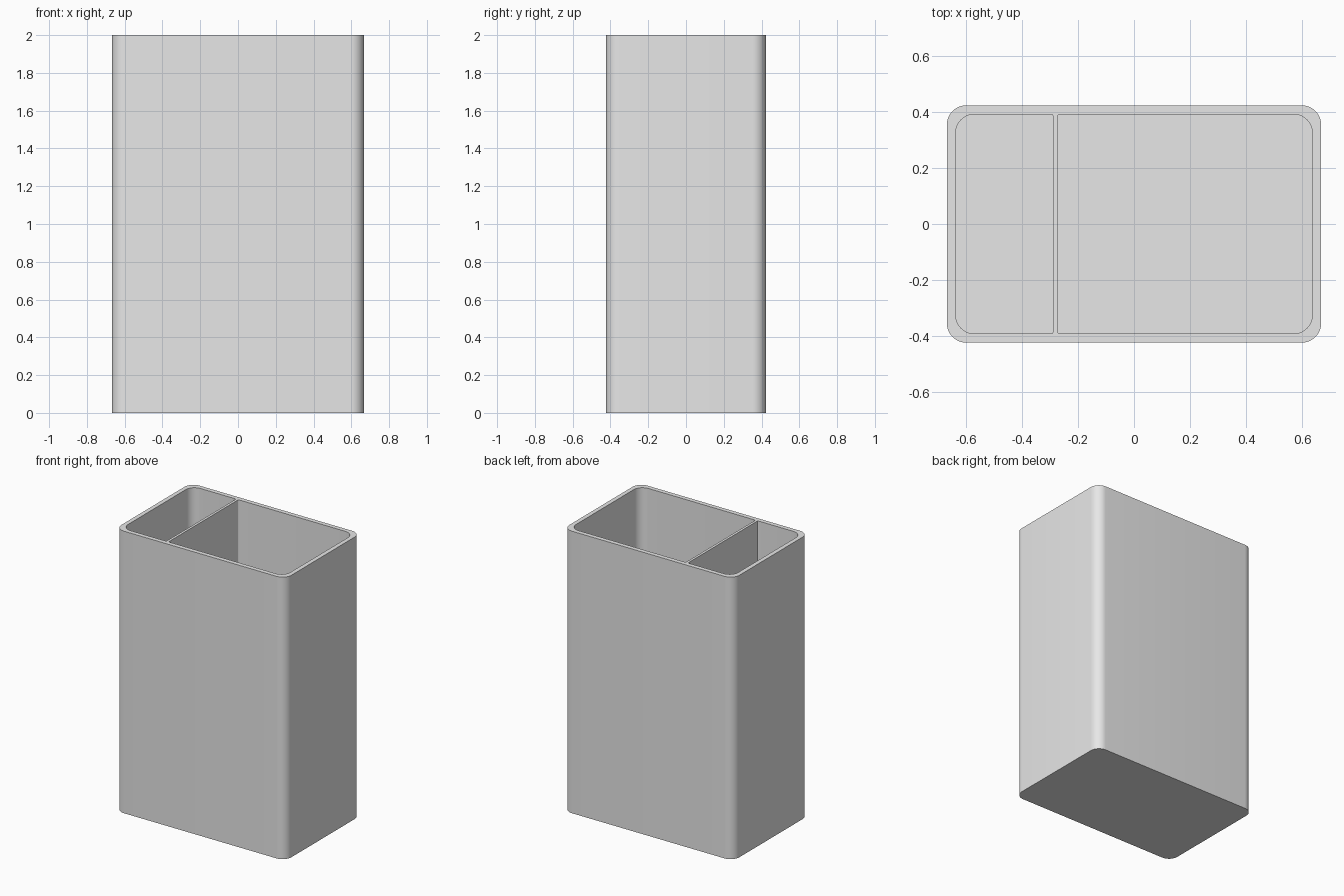
import bpy
import bmesh
from math import cos, sin, pi

if "Cube" in bpy.data.objects:
    bpy.data.objects.remove(bpy.data.objects["Cube"], do_unlink=True)

HEIGHT = 2.0
FLOOR = 0.032
STEPS = 10


def rounded_outline(x0, x1, y, r_left, r_right):
    """Counter-clockwise rounded rectangle with separate left and right corner radii."""
    points = []
    corners = [(x1, 1, 1, r_right), (x0, -1, 1, r_left),
               (x0, -1, -1, r_left), (x1, 1, -1, r_right)]
    for quarter, (x, sx, sy, r) in enumerate(corners):
        for i in range(STEPS + 1):
            a = (quarter + i / STEPS) * pi / 2
            points.append((x - sx * r + r * cos(a), sy * (y - r) + r * sin(a)))
    return points


def add_tube(bm, outline, z_bottom, inward):
    """Walls and a closed bottom; returns the open top edges."""
    low = [bm.verts.new((x, y, z_bottom)) for x, y in outline]
    high = [bm.verts.new((x, y, HEIGHT)) for x, y in outline]
    n = len(outline)
    for i in range(n):
        j = (i + 1) % n
        quad = [low[i], low[j], high[j], high[i]]
        bm.faces.new(quad[::-1] if inward else quad)
    bm.faces.new(low if inward else low[::-1])
    return [bm.edges.get((high[i], high[(i + 1) % n])) for i in range(n)]


bm = bmesh.new()

# Outer shell, then the narrow and wide compartments either side of the divider
rim = add_tube(bm, rounded_outline(-0.667, 0.667, 0.423, 0.07, 0.07), 0, False)
rim += add_tube(bm, rounded_outline(-0.636, -0.289, 0.391, 0.068, 0.006), FLOOR, True)
rim += add_tube(bm, rounded_outline(-0.271, 0.636, 0.391, 0.006, 0.068), FLOOR, True)

# Flat rim joining the shell, both compartments and the divider top
bmesh.ops.triangle_fill(bm, edges=rim, use_beauty=True, normal=(0, 0, 1))
bmesh.ops.recalc_face_normals(bm, faces=bm.faces)

mesh = bpy.data.meshes.new("divided_container")
bm.to_mesh(mesh)
bm.free()
container = bpy.data.objects.new("divided_container", mesh)
bpy.context.collection.objects.link(container)

# Plain grey material
grey = bpy.data.materials.new("light_grey")
grey.use_nodes = True
colour = (0.8, 0.8, 0.8, 1)
grey.diffuse_color = colour
grey.node_tree.nodes["Principled BSDF"].inputs["Base Color"].default_value = colour
mesh.materials.append(grey)

# Smooth rounded corners with crisp rim and base edges
bpy.ops.object.select_all(action="DESELECT")
container.select_set(True)
bpy.context.view_layer.objects.active = container
bpy.ops.object.shade_smooth_by_angle(angle=pi / 6)
